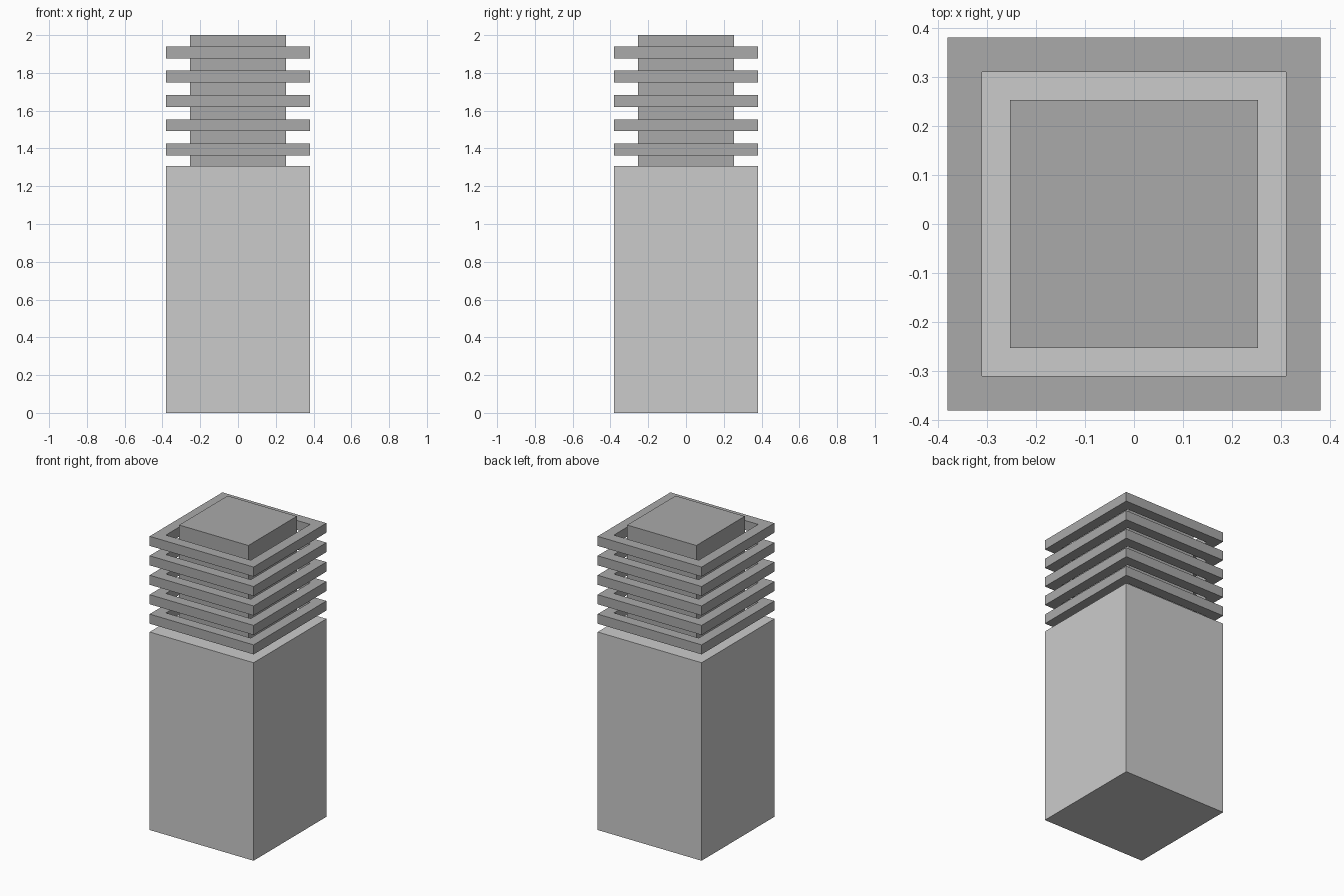
import bpy, bmesh

if "Cube" in bpy.data.objects:
    bpy.data.objects.remove(bpy.data.objects["Cube"])

dark = bpy.data.materials.new("dark_grey")
dark.diffuse_color = (0.4, 0.4, 0.4, 1)
dark.use_nodes = True
dark.node_tree.nodes["Principled BSDF"].inputs["Base Color"].default_value = dark.diffuse_color


def add_object(name, bm, mat=None):
    bmesh.ops.recalc_face_normals(bm, faces=bm.faces)
    mesh = bpy.data.meshes.new(name)
    bm.to_mesh(mesh)
    bm.free()
    obj = bpy.data.objects.new(name, mesh)
    bpy.context.collection.objects.link(obj)
    if mat:
        mesh.materials.append(mat)
    return obj


def block(name, half, z0, z1, mat=None):
    bm = bmesh.new()
    bmesh.ops.create_cube(bm, size=1)
    bmesh.ops.scale(bm, vec=(2 * half, 2 * half, z1 - z0), verts=bm.verts)
    bmesh.ops.translate(bm, vec=(0, 0, (z0 + z1) / 2), verts=bm.verts)
    return add_object(name, bm, mat)


def square_frame(name, outer, inner, z0, z1, mat=None):
    # rectangular cross-section carried round the four corners
    bm = bmesh.new()
    section = [(outer, z0), (outer, z1), (inner, z1), (inner, z0)]
    corners = [(1, 1), (-1, 1), (-1, -1), (1, -1)]
    loops = [[bm.verts.new((sx * r, sy * r, z)) for r, z in section]
             for sx, sy in corners]
    for i in range(4):
        a, b = loops[i], loops[(i + 1) % 4]
        for j in range(4):
            k = (j + 1) % 4
            bm.faces.new((a[j], a[k], b[k], b[j]))
    return add_object(name, bm, mat)


# Pedestal and central core
block("base_block", 0.38, 0, 1.308)
block("inner_core", 0.253, 1.308, 2.0, dark)

# Stack of five louvre frames around the core
louvres = square_frame("louvre_frames", 0.38, 0.31, 1.363, 1.426, dark)
arr = louvres.modifiers.new("stack", 'ARRAY')
arr.count = 5
arr.use_relative_offset = False
arr.use_constant_offset = True
arr.constant_offset_displace = (0, 0, 0.1285)
